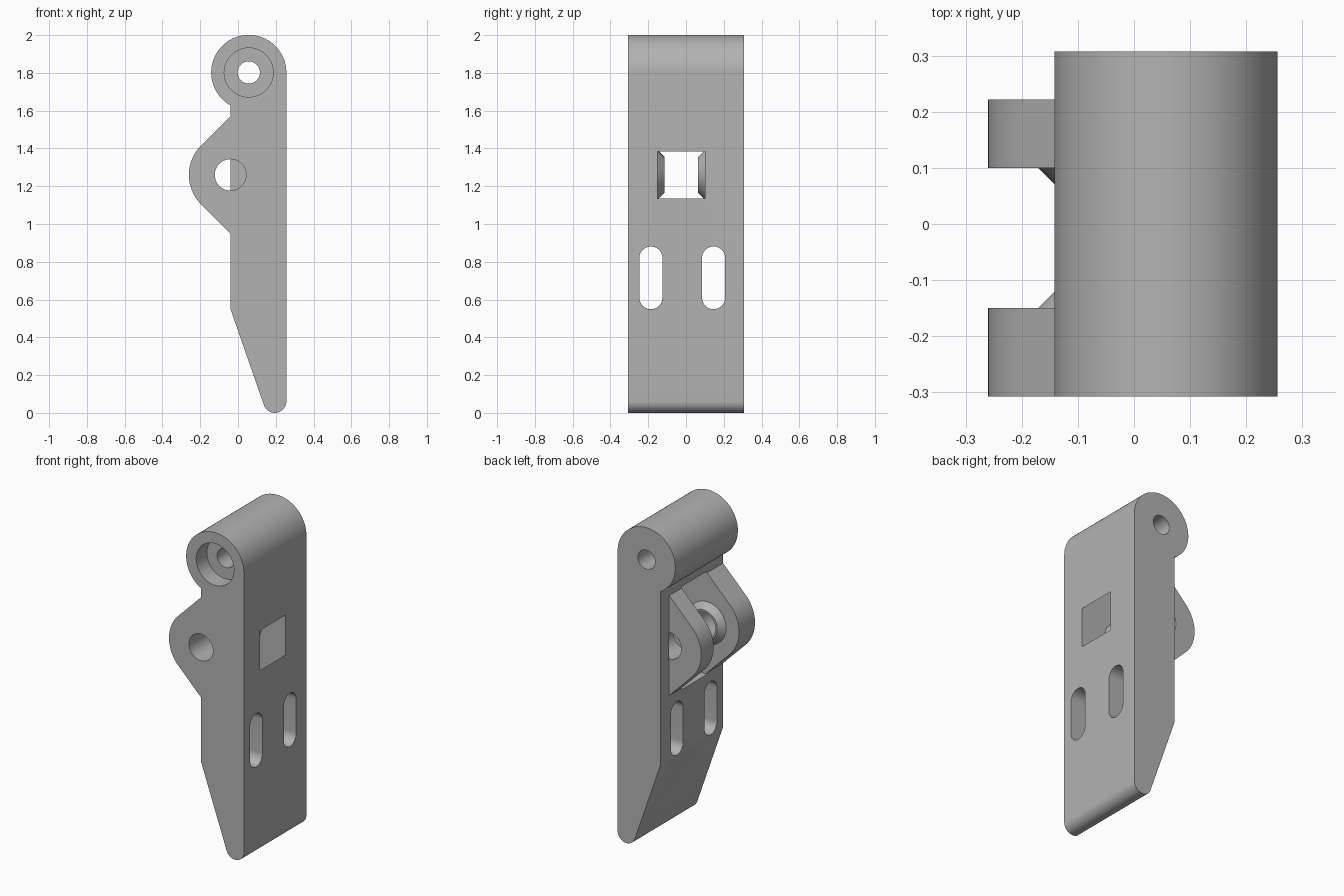
import bpy
import bmesh
from math import cos, sin, pi, radians
from mathutils import Matrix, Vector

cube = bpy.data.objects.get("Cube")
if cube:
    bpy.data.objects.remove(cube, do_unlink=True)

HALF = 0.3075                      # half width of the plate along y
PIVOT = (0.057, 1.802)             # upper barrel axis (x, z)
PIN = (-0.04, 1.26)                # lug pin axis (x, z)
BACK, FACE = -0.04, 0.256          # the two broad faces of the plate
LUG_IN, LUG_OUT = (-0.15, 0.10), 0.222

grey = bpy.data.materials.new("plain grey")
grey.use_nodes = True
grey.diffuse_color = (0.45, 0.45, 0.45, 1)
grey.node_tree.nodes["Principled BSDF"].inputs["Base Color"].default_value = grey.diffuse_color


def finish(name, bm):
    bmesh.ops.recalc_face_normals(bm, faces=bm.faces)
    mesh = bpy.data.meshes.new(name)
    bm.to_mesh(mesh)
    bm.free()
    mesh.materials.append(grey)
    obj = bpy.data.objects.new(name, mesh)
    bpy.context.collection.objects.link(obj)
    return obj


def arc(center, r, start, end, steps=32):
    angles = [radians(start + (end - start) * i / steps) for i in range(steps + 1)]
    return [(center[0] + r * cos(a), center[1] + r * sin(a)) for a in angles]


def prism(name, outline, lo, hi, axis="y"):
    """Extrude an outline along y (points are x, z) or along x (points are y, z)."""
    bm = bmesh.new()
    place = (lambda u, v: (u, lo, v)) if axis == "y" else (lambda u, v: (lo, u, v))
    face = bm.faces.new([bm.verts.new(place(u, v)) for u, v in outline])
    moved = bmesh.ops.extrude_face_region(bm, geom=[face])["geom"]
    shift = Vector((0, hi - lo, 0)) if axis == "y" else Vector((hi - lo, 0, 0))
    bmesh.ops.translate(bm, vec=shift, verts=[g for g in moved if isinstance(g, bmesh.types.BMVert)])
    return finish(name, bm)


def cone(name, center, r_lo, r_hi, lo, hi, segments=64):
    """Cylinder or truncated cone along y."""
    bm = bmesh.new()
    turn = Matrix.Translation((center[0], (lo + hi) / 2, center[1])) @ Matrix.Rotation(-pi / 2, 4, "X")
    bmesh.ops.create_cone(bm, cap_ends=True, segments=segments, radius1=r_lo,
                          radius2=r_hi, depth=hi - lo, matrix=turn)
    return finish(name, bm)


def combine(target, tool, operation):
    mod = target.modifiers.new(tool.name, "BOOLEAN")
    mod.operation, mod.solver, mod.object = operation, "EXACT", tool
    bpy.context.view_layer.objects.active = target
    bpy.ops.object.modifier_apply(modifier=mod.name)
    bpy.data.objects.remove(tool, do_unlink=True)


# Plate with a tapered, rounded foot
foot = arc((0.195, 0.061), 0.061, 199, 360, 20)
body = prism("hinge_plate", [(BACK, 0.55)] + foot + [(FACE, PIVOT[1]), (BACK, PIVOT[1])], -HALF, HALF)

# Barrel along the top
combine(body, cone("barrel", PIVOT, 0.199, 0.199, -HALF, HALF, 96), "UNION")

# Lug block with a rounded nose and sloping flanks
nose = arc(PIN, 0.22, 135, 225)
lug = [(0.02, 1.571), (BACK, 1.571)] + nose + [(BACK, 0.949), (0.02, 0.949)]
combine(body, prism("lugs", lug, -HALF, LUG_OUT), "UNION")

# Round clearance pocket that splits the lugs and breaks through the plate
combine(body, cone("pocket", PIN, 0.321, 0.321, *LUG_IN, 128), "DIFFERENCE")

# Tapered bosses on the inner lug walls
near, far = LUG_IN
combine(body, cone("near_boss", PIN, 0.145, 0.095, near - 0.014, near + 0.036), "UNION")
combine(body, cone("far_boss", PIN, 0.095, 0.145, far - 0.036, far + 0.014), "UNION")

# Pin bore, barrel bore and its counterbore
combine(body, cone("pin_bore", PIN, 0.083, 0.083, -0.4, LUG_OUT + 0.001), "DIFFERENCE")
combine(body, cone("barrel_bore", PIVOT, 0.059, 0.059, -0.4, 0.4), "DIFFERENCE")
combine(body, cone("counterbore", PIVOT, 0.13, 0.13, -0.4, -HALF + 0.105), "DIFFERENCE")

# Two upright slots through the plate
for y in (-0.186, 0.146):
    slot = arc((y, 0.82), 0.061, 0, 180, 24) + arc((y, 0.61), 0.061, 180, 360, 24)
    combine(body, prism("slot", slot, -0.3, 0.4, "x"), "DIFFERENCE")

# Smooth curves, sharp edges
bpy.ops.object.select_all(action="DESELECT")
body.select_set(True)
bpy.context.view_layer.objects.active = body
bpy.ops.object.shade_smooth_by_angle(angle=radians(25))
